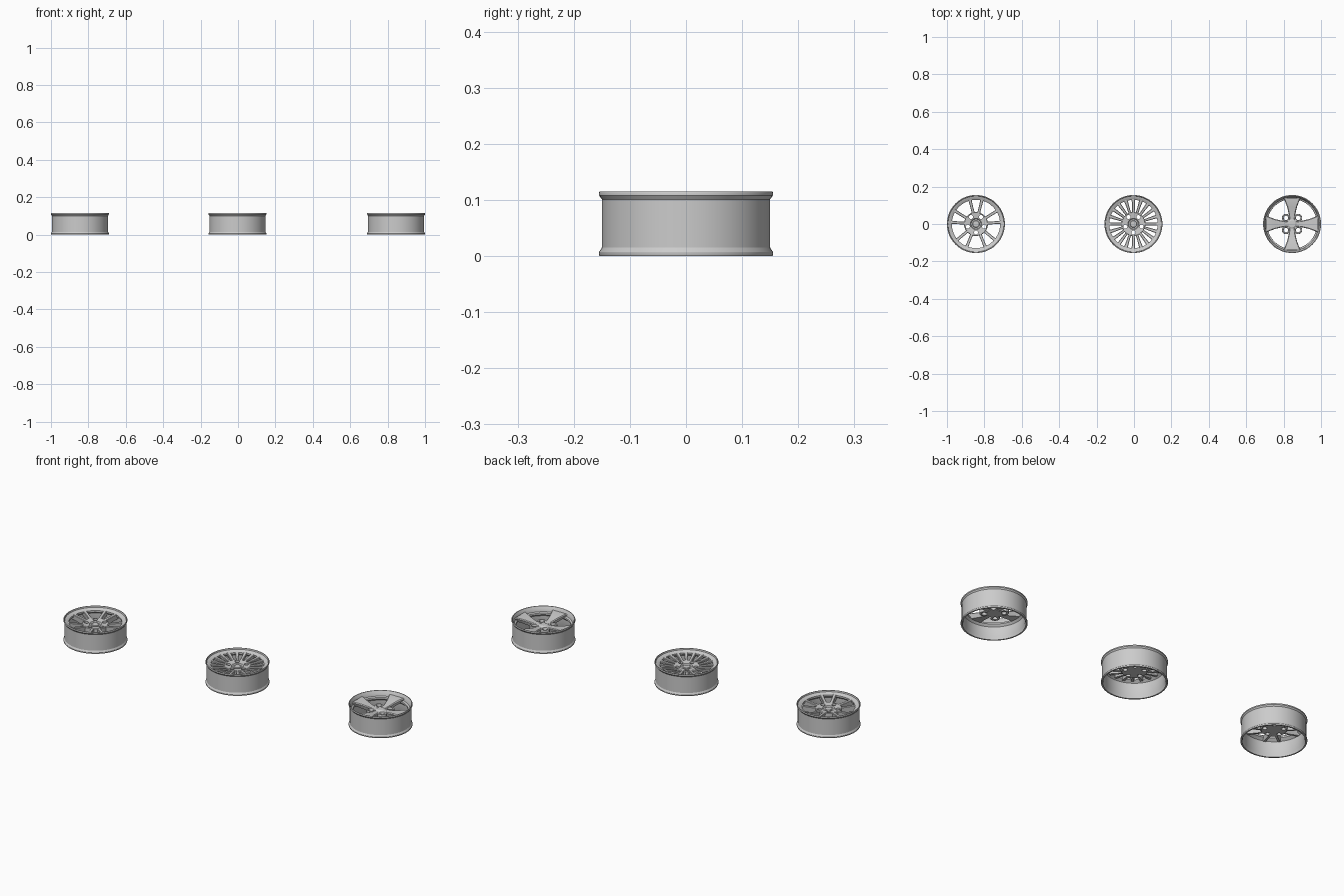
import bpy, bmesh, math
from math import sin, cos, pi, radians

if "Cube" in bpy.data.objects:
    bpy.data.objects.remove(bpy.data.objects["Cube"])


def make_object(name, bm, loc):
    bmesh.ops.recalc_face_normals(bm, faces=bm.faces)
    me = bpy.data.meshes.new(name)
    bm.to_mesh(me)
    bm.free()
    ob = bpy.data.objects.new(name, me)
    ob.location = loc
    bpy.context.collection.objects.link(ob)
    return ob


def smooth(ob):
    bpy.ops.object.select_all(action='DESELECT')
    ob.select_set(True)
    bpy.context.view_layer.objects.active = ob
    bpy.ops.object.shade_smooth_by_angle(angle=radians(30))


def lathe(bm, profile, segs, center=(0, 0)):
    """Closed (r, z) profile revolved about z."""
    rings = []
    for i in range(segs):
        a = 2 * pi * i / segs
        rings.append([bm.verts.new((center[0] + r * cos(a), center[1] + r * sin(a), z))
                      for r, z in profile])
    n = len(profile)
    for i in range(segs):
        p, q = rings[i], rings[(i + 1) % segs]
        for j in range(n):
            k = (j + 1) % n
            bm.faces.new((p[j], q[j], q[k], p[k]))
    bmesh.ops.remove_doubles(bm, verts=bm.verts, dist=1e-6)


def spoke(bm, angle, stations, chamfer):
    """Chamfered bar along angle; stations are (r, half width, z top, z bottom)."""
    a = radians(angle)
    rings = []
    for r, w, top, bot in stations:
        section = [(-w * .7, bot), (w * .7, bot), (w, top - chamfer), (w - chamfer, top),
                   (-w + chamfer, top), (-w, top - chamfer)]
        rings.append([bm.verts.new((r * cos(a) - s * sin(a), r * sin(a) + s * cos(a), z))
                      for s, z in section])
    for p, q in zip(rings, rings[1:]):
        for j in range(6):
            k = (j + 1) % 6
            bm.faces.new((p[j], p[k], q[k], q[j]))
    bm.faces.new(rings[0])
    bm.faces.new(rings[-1])


def rim(name, loc, face):
    """Barrel with flanges; face is the inner part of the profile from lip to barrel."""
    outer = [(.147, 0), (.154, 0), (.155, .002), (.155, .007), (.150, .015),
             (.150, .101), (.155, .108), (.155, .113), (.154, .115), (.151, .115)]
    bm = bmesh.new()
    lathe(bm, outer + face + [(.143, .016), (.147, .008)], 96)
    smooth(make_object(name, bm, loc))


def spokes(name, loc, angles, stations, chamfer):
    bm = bmesh.new()
    for a in angles:
        spoke(bm, a, stations, chamfer)
    smooth(make_object(name, bm, loc))


def drilled_hub(name, loc, profile, hole_angles, ring_r, hole_r):
    bm = bmesh.new()
    lathe(bm, profile, 60)
    hub = make_object(name, bm, loc)
    bm = bmesh.new()
    for a in hole_angles:
        x, y = ring_r * cos(radians(a)), ring_r * sin(radians(a))
        lathe(bm, [(0, .03), (hole_r, .03), (hole_r, .13), (0, .13)], 24, (x, y))
    bmesh.ops.dissolve_degenerate(bm, edges=bm.edges, dist=1e-6)
    cutter = make_object(name + "_cutter", bm, loc)
    cutter.hide_render = True
    mod = hub.modifiers.new("bolt_holes", 'BOOLEAN')
    mod.object = cutter
    mod.operation = 'DIFFERENCE'
    mod.solver = 'EXACT'
    bpy.context.view_layer.objects.active = hub
    bpy.ops.object.modifier_apply(modifier=mod.name)
    bpy.data.objects.remove(cutter)
    smooth(hub)


shallow_face = [(.149, .108), (.144, .106), (.131, .102), (.129, .100),
                (.129, .091), (.143, .080)]
deep_face = [(.149, .109), (.145, .104), (.142, .088), (.134, .084),
             (.133, .076), (.143, .066)]
hub_profile = [(0, .060), (.058, .060), (.064, .066), (.064, .090), (.061, .093),
               (.030, .089), (.026, .084), (.019, .084), (.017, .088), (0, .089)]
bolts = [270 + 72 * i for i in range(5)]

# Left wheel: five pairs of deep narrow spokes
L = (-.845, 0, 0)
rim("twin_spoke_rim", L, shallow_face)
spokes("twin_spokes", L, [90 + 72 * i + s * 14 for i in range(5) for s in (-1, 1)],
       [(.056, .008, .092, .062), (.09, .0075, .096, .066), (.12, .008, .101, .072),
        (.141, .010, .104, .076)], .002)
drilled_hub("twin_spoke_hub", L, hub_profile, bolts, .046, .011)

# Middle wheel: twenty fine spokes
M = (-.003, 0, 0)
rim("multi_spoke_rim", M, shallow_face)
spokes("fine_spokes", M, [90 + 18 * i for i in range(20)],
       [(.056, .0065, .092, .070), (.09, .0075, .096, .076), (.12, .009, .101, .083),
        (.141, .010, .104, .086)], .0025)
drilled_hub("multi_spoke_hub", M, hub_profile, bolts, .046, .011)

# Right wheel: four flared blades and a deep lip
R = (.845, 0, 0)
rim("blade_rim", R, deep_face)
spokes("blade_spokes", R, [0, 90, 180, 270],
       [(.012, .014, .082, .058), (.05, .017, .085, .060), (.09, .026, .093, .068),
        (.12, .037, .099, .074), (.138, .045, .100, .076)], .004)
bm = bmesh.new()
lathe(bm, [(0, .056), (.033, .056), (.033, .080), (.022, .084), (.018, .087), (0, .088)], 48)
smooth(make_object("blade_hub", bm, R))

# Bolt bosses between the blades
bm = bmesh.new()
for i in range(4):
    a = radians(45 + 90 * i)
    lathe(bm, [(.012, .056), (.022, .056), (.022, .081), (.020, .084), (.014, .084),
               (.012, .080)], 28, (.046 * cos(a), .046 * sin(a)))
smooth(make_object("bolt_bosses", bm, R))
